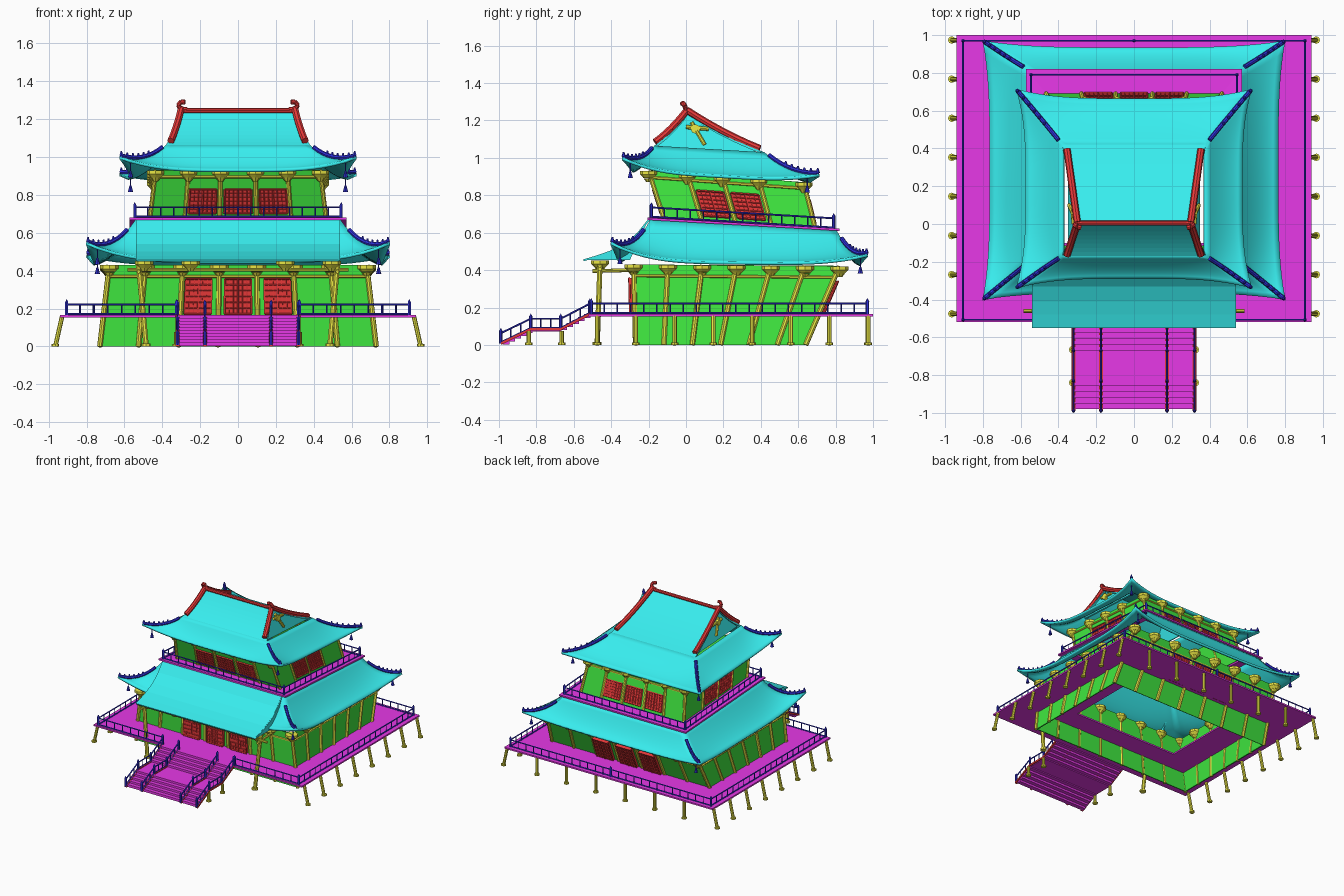
import bpy, bmesh
from mathutils import Vector as V

if "Cube" in bpy.data.objects:
    bpy.data.objects.remove(bpy.data.objects["Cube"])

COL = dict(cyan=(.04, .85, .86), magenta=(.8, .04, .8), green=(.05, .8, .05),
           yellow=(.85, .82, .06), blue=(.03, .03, .72), red=(.8, .04, .04))
MAT = {}
for k, c in COL.items():
    MAT[k] = bpy.data.materials.new(k)
    MAT[k].diffuse_color = (*c, 1)
PARTS = {}


def part(name, mat):
    if name not in PARTS:
        PARTS[name] = (bmesh.new(), mat)
    return PARTS[name][0]


def finish(name, bm, mat, thick=0, smooth=False):
    me = bpy.data.meshes.new(name)
    bm.to_mesh(me)
    bm.free()
    ob = bpy.data.objects.new(name, me)
    bpy.context.collection.objects.link(ob)
    me.materials.append(MAT[mat])
    if smooth:
        for p in me.polygons:
            p.use_smooth = True
    if thick:
        m = ob.modifiers.new('thickness', 'SOLIDIFY')
        m.thickness, m.offset = thick, -1
    return ob


def bar(bm, a, b, r, r2=None, n=8):
    a, b = V(a), V(b)
    d = b - a
    M = d.to_track_quat('Z', 'Y').to_matrix().to_4x4()
    M.translation = (a + b) / 2
    bmesh.ops.create_cone(bm, cap_ends=True, segments=n, radius1=r,
                          radius2=r if r2 is None else r2, depth=d.length, matrix=M)


def path(bm, pts, r, n=8):
    for a, b in zip(pts, pts[1:]):
        bar(bm, a, b, r, n=n)


def hexa(bm, bottom, top):
    v = [bm.verts.new(p) for p in list(bottom) + list(top)]
    for f in ((3, 2, 1, 0), (4, 5, 6, 7), (0, 1, 5, 4), (1, 2, 6, 5), (2, 3, 7, 6), (3, 0, 4, 7)):
        bm.faces.new([v[i] for i in f])


def box(bm, x0, x1, y0, y1, z0, z1):
    r = [(x0, y0), (x1, y0), (x1, y1), (x0, y1)]
    hexa(bm, [(*p, z0) for p in r], [(*p, z1) for p in r])


def rect(hx, yf, zf, yb, zb):
    return [V((-hx, yf, zf)), V((hx, yf, zf)), V((hx, yb, zb)), V((-hx, yb, zb))]


def surf(inn, out, s, u, t, pw=1, lift=(0, 0), flare=0):
    i, o = inn[s].lerp(inn[(s + 1) % 4], u), out[s].lerp(out[(s + 1) % 4], u)
    e = abs(2 * u - 1) ** 4 * t * t
    c = (s + round(u)) % 4
    p = i.lerp(o, t)
    p.z = i.z + (o.z - i.z) * (1 - (1 - t) ** pw) + lift[c // 2] * e
    return p + V(((-1, 1, 1, -1)[c], (-1, -1, 1, 1)[c], 0)) * flare * e


def grid(bm, f, nu, nt):
    g = [[bm.verts.new(f(i / nu, j / nt)) for j in range(nt + 1)] for i in range(nu + 1)]
    for i in range(nu):
        for j in range(nt):
            bm.faces.new((g[i][j], g[i][j + 1], g[i + 1][j + 1], g[i + 1][j]))


def skirt(name, inn, out, mat, thick, nu=1, nt=1, **k):
    bm = bmesh.new()
    for s in range(4):
        grid(bm, lambda u, t: surf(inn, out, s, u, t, **k), nu, nt)
    bmesh.ops.remove_doubles(bm, verts=bm.verts, dist=1e-5)
    return finish(name, bm, mat, thick, nu > 1)


def railing(bm, a, b, h, step, r=.005):
    a, b, up = V(a), V(b), V((0, 0, h))
    n = max(1, round((b - a).length / step))
    for k, q in ((.1, r), (1, r)):
        bar(bm, a + up * k, b + up * k, q, n=6)
    for i in range(n + 1):
        p = a.lerp(b, i / n)
        bar(bm, p, p + up, r * .8, n=4)
    for p in (a, b):
        bar(bm, p, p + up * 1.2, r * 1.8, n=6)
        bar(bm, p + up * 1.2, p + up * 1.5, r * 2, 0, n=6)


# storey walls, columns, flared brackets and top beams
lo_b, lo_t = rect(.73, -.27, 0, .64, 0), rect(.68, -.28, .43, .82, .42)
up_b, up_t = rect(.465, -.12, .68, .69, .625), rect(.435, -.2, .93, .63, .87)
skirt('lower_walls', lo_t, lo_b, 'green', .012)
skirt('upper_walls', up_t, up_b, 'green', .012)


def bracket(bm, p, s):
    for z, r0, r1 in ((-.05, .3, .6), (-.03, .6, 1), (-.012, 1, 1)):
        bar(bm, p + V((0, 0, z)), p + V((0, 0, z + .019)), s * r0, s * r1)


FR = {'lower': [-1, -.72, -.43, -.145, .145, .43, .72, 1], 'upper': [-1, -.6, -.21, .21, .6, 1]}
SD = {'lower': [-1 + i / 3 for i in range(7)], 'upper': [-1, -.5, -.05, .42, 1]}
for nm, b, t, r, s in (('lower', lo_b, lo_t, .014, .048), ('upper', up_b, up_t, .012, .045)):
    cols, brk = part(nm + '_columns', 'yellow'), part(nm + '_brackets', 'yellow')
    for side in range(4):
        fr = SD[nm] if side % 2 else FR[nm]
        if side == 3:
            fr = [-f for f in fr]
        for f in fr:
            u = (f + 1) / 2
            p, q = surf(t, b, side, u, 1), surf(t, b, side, u, 0)
            bar(cols, p, q, r)
            if abs(f) < 1 or side % 2:
                bracket(brk, q - V((0, 0, .008)), s)
        bar(brk, surf(t, b, side, 0, .14), surf(t, b, side, 1, .14), .008, n=6)


# doors and lattice windows laid on the walls
def panel(name, b, t, side, u0, u1, v0, v1, off):
    bm = part(name, 'red')
    n = (surf(t, b, side, 1, 1) - surf(t, b, side, 0, 1)).cross(
        surf(t, b, side, .5, 0) - surf(t, b, side, .5, 1)).normalized()
    P = lambda u, v, d: surf(t, b, side, u0 + (u1 - u0) * u, 1 - (v0 + (v1 - v0) * v)) + n * d
    q = ((0, 0), (1, 0), (1, 1), (0, 1))
    hexa(bm, [P(*c, 0) for c in q], [P(*c, off) for c in q])
    for i in range(7):
        r = .006 if i in (0, 3, 6) else .003
        bar(bm, P(i / 6, 0, off), P(i / 6, 1, off), r, n=4)
        bar(bm, P(0, i / 6, off), P(1, i / 6, off), .006 if i in (0, 6) else .003, n=4)


for side in (0, 2):
    for c in (-.15, 0, .15):
        panel('lower_doors', lo_b, lo_t, side, .5 + c - .05, .5 + c + .05, .4, .83, .025)
    for c in (-.205, 0, .205):
        panel('upper_windows', up_b, up_t, side, .5 + c - .078, .5 + c + .078, .1, .6, .008)
for lo, hi in ((.275, .45), (.5, .68)):
    panel('upper_windows', up_b, up_t, 1, lo, hi, .1, .64, .008)
    panel('upper_windows', up_b, up_t, 3, 1 - hi, 1 - lo, .1, .64, .008)

# deck running inside the walls, balcony, posts and railings
skirt('deck', rect(.47, -.1, .165, .6, .165), rect(.94, -.52, .165, 1, .165), 'magenta', .012)
skirt('balcony_floor', up_b, rect(.572, -.205, .68, .82, .622), 'magenta', .012)
posts = part('deck_posts', 'yellow')
spots = [(sx * .93, sx * .965, y) for sx in (-1, 1) for y in [-.475 + i * .207 for i in range(8)]]
spots += [(-.93 + i * .2657,) * 2 + (.972,) for i in range(1, 7)]
for xt, xb, y in spots:
    bar(posts, (xb, y, 0), (xt, y, .155), .012)
    bar(posts, (xb, y, 0), (xb, y, .012), .02)
rails = part('deck_railing', 'blue')
c = rect(.905, -.507, .165, .97, .165)
for a, b in ((c[0], V((-.325, -.507, .165))), (V((.325, -.507, .165)), c[1]), (c[1], c[2]),
             (c[2], V((0, .97, .165))), (V((0, .97, .165)), c[3]), (c[3], c[0])):
    railing(rails, a, b, .057, .07)
c = rect(.545, -.185, .68, .79, .622)
for i in range(4):
    railing(part('balcony_railing', 'blue'), c[i], c[(i + 1) % 4], .055, .07)

# front stairs in two flights
st, sr, ss = part('stairs', 'magenta'), part('stair_railing', 'blue'), part('stair_stringers', 'red')
for y0, z0 in ((-.98, .005), (-.67, .085)):
    for i in range(5):
        z = z0 + (i + 1) * .016
        box(st, -.32, .32, y0 + i * .031, y0 + (i + 1) * .031 + .004, z - .02, z)
box(st, -.32, .32, -.83, -.665, .073, .085)
line = [(-.99, .008), (-.83, .085), (-.67, .085), (-.515, .165)]
for x in (-.32, -.175, .175, .32):
    for (y0, z0), (y1, z1) in zip(line, line[1:]):
        railing(sr, (x, y0, z0), (x, y1, z1), .055, .06)
        e = [(x - .01, y0, z0), (x + .01, y0, z0), (x + .01, y1, z1), (x - .01, y1, z1)]
        hexa(ss, [V(p) - V((0, 0, .008)) for p in e], [V(p) + V((0, 0, .006)) for p in e])
for x in (-.325, .325):
    for y in (-.84, -.665):
        bar(posts, (x, y, 0), (x, y, .075), .012)
        bar(posts, (x, y, 0), (x, y, .012), .02)

# curved hip roofs with upturned corners, hip ridges and bells
r_lo = (rect(.54, -.19, .672, .805, .615), rect(.765, -.365, .452, .935, .437))
r_up = (rect(.38, -.17, 1.065, .42, 1.03), rect(.575, -.29, .935, .665, .88))
k_lo, k_up = dict(pw=1.6, lift=(.1, .05), flare=.036), dict(pw=1.5, lift=(.07, .035), flare=.05)
hips, bells = part('hip_ridges', 'blue'), part('corner_bells', 'blue')
for nm, (i, o), k, t0 in (('lower_roof', r_lo, k_lo, .2), ('upper_roof', r_up, k_up, .1)):
    skirt(nm, i, o, 'cyan', .016, 24, 8, **k)
    for s in range(4):
        pts = [surf(i, o, s, 0, t0 + (.97 - t0) * j / 8, **k) + V((0, 0, .006)) for j in range(9)]
        path(hips, pts, .012)
        for p in pts[3:]:
            bar(hips, p, p + V((0, 0, .025)), .012, .004, 6)
        p = surf(i, o, s, 0, .8, **k) - V((0, 0, .02))
        bar(bells, p, p - V((0, 0, .05)), .003, n=4)
        bar(bells, p - V((0, 0, .08)), p - V((0, 0, .045)), .014, .005)

# gabled top of the upper roof with its end walls
ridge = [V((-.3, .005, 1.24)), V((.3, .005, 1.24))]
gi = r_up[0]
bm = bmesh.new()


def slope(l, r, e0, e1):
    def f(u, t):
        p = l.lerp(r, u).lerp(e0.lerp(e1, u), t)
        p.z -= .06 * t * (1 - t)
        return p
    grid(bm, f, 4, 8)


slope(ridge[0], ridge[1], gi[0], gi[1])
slope(ridge[1], ridge[0], gi[2], gi[3])
for sx in (-1, 1):
    tri = [(sx * .295, .005, 1.225), (sx * .35, -.16, 1.05), (sx * .35, .4, 1.02)]
    bm.faces.new([bm.verts.new(p) for p in (tri if sx > 0 else tri[::-1])])
finish('gable_roof', bm, 'cyan', .012)

# red ridges with curled ends, and gable ornaments
rr, orn = part('top_ridges', 'red'), part('gable_ornaments', 'yellow')
bar(rr, (-.3, .005, 1.245), (.3, .005, 1.245), .013)
for sx in (-1, 1):
    path(rr, [(sx * x, y, z) for x, y, z in ((.27, .005, 1.25), (.305, 0, 1.255), (.315, -.005, 1.275),
                                             (.3, -.015, 1.292), (.28, -.02, 1.29))], .013)
    for y1, z1 in ((-.165, 1.085), (.395, 1.05)):
        pts = []
        for j in range(7):
            t = j / 6
            pts.append((sx * (.3 + .055 * t), .005 + (y1 - .005) * t, 1.255 + (z1 - 1.255) * t - .05 * t * (1 - t)))
        path(rr, pts, .019)
    bar(orn, (sx * .343, .1, 1.07), (sx * .312, .03, 1.19), .011)
    bar(orn, (sx * .32, -.0, 1.165), (sx * .32, .12, 1.155), .011)
    bar(orn, (sx * .313, .05, 1.155), (sx * .333, .05, 1.155), .025)

# front porch roof with closed ends, columns and beams
prof = [(-.2, .675), (-.26, .6), (-.33, .54), (-.41, .502), (-.48, .478), (-.55, .457)]
bm = bmesh.new()
grid(bm, lambda u, t: ((u * 2 - 1) * .535, *prof[round(t * 5)]), 2, 5)
for sx in (-1, 1):
    end = [bm.verts.new((sx * .53, y, z - .002)) for y, z in prof + [(-.3, .455)]]
    bm.faces.new(end if sx < 0 else end[::-1])
finish('porch_roof', bm, 'cyan', .01)
pc = part('porch_columns', 'yellow')
for sx in (-1, 1):
    bar(pc, (sx * .485, -.475, 0), (sx * .525, -.46, .43), .015)
    bar(pc, (sx * .485, -.475, 0), (sx * .485, -.475, .015), .024)
    bar(pc, (sx * .525, -.5, .395), (sx * .51, -.28, .4), .01)
    bracket(pc, V((sx * .495, -.46, .445)), .048)
for x in (-.25, .25):
    bracket(pc, V((x, -.46, .445)), .048)
bar(pc, (-.585, -.46, .405), (.585, -.46, .405), .01)

for nm, (bm, mat) in PARTS.items():
    finish(nm, bm, mat)

for m in bpy.data.materials:
    if m.users and not m.is_grease_pencil:
        m.use_nodes = True
        m.node_tree.nodes["Principled BSDF"].inputs["Base Color"].default_value = m.diffuse_color
